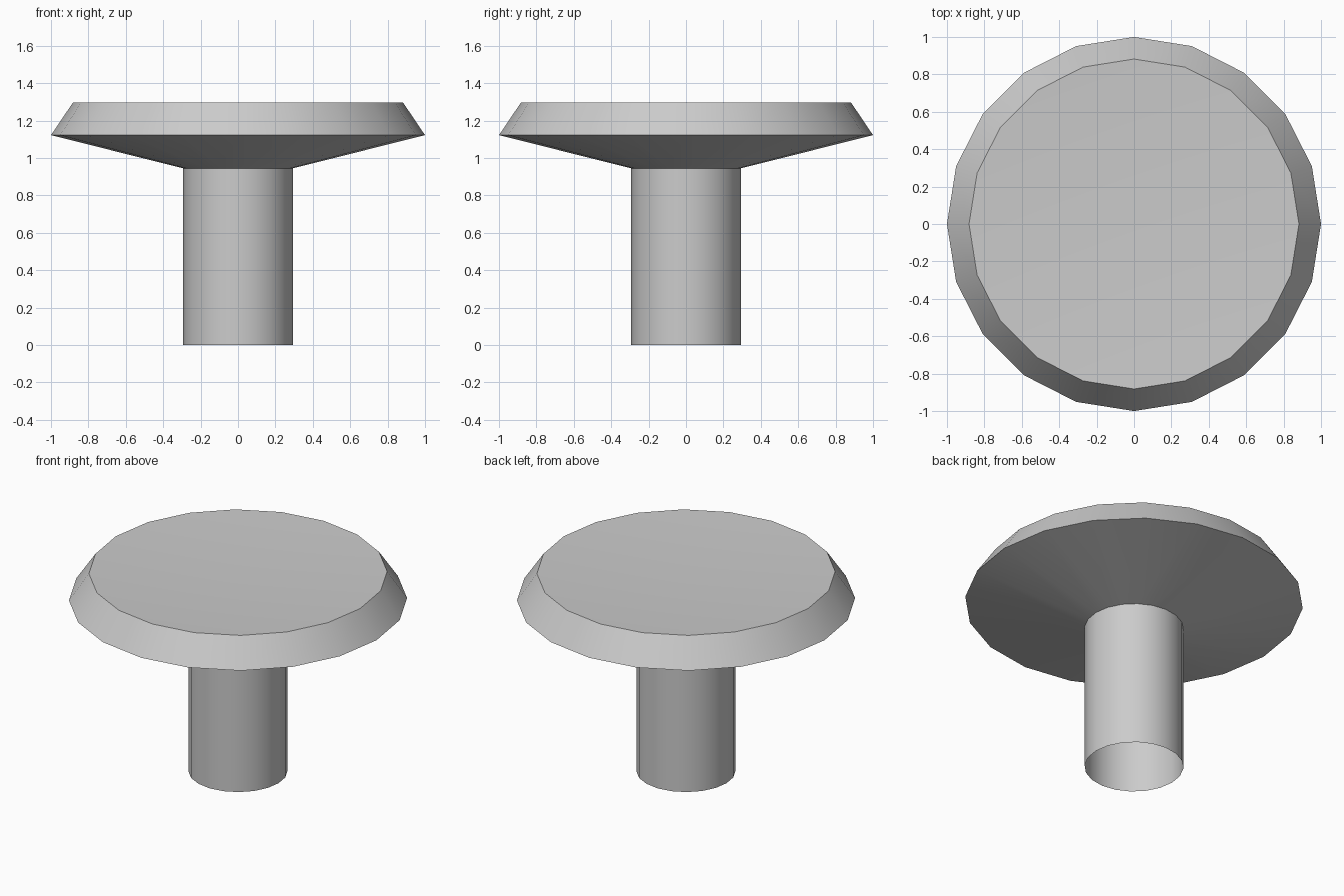
import bpy, bmesh, math

if "Cube" in bpy.data.objects:
    bpy.data.objects.remove(bpy.data.objects["Cube"])

SIDES = 20

grey = bpy.data.materials.new("plain grey")
grey.diffuse_color = (0.6, 0.6, 0.6, 1)
grey.use_nodes = True
grey.node_tree.nodes["Principled BSDF"].inputs["Base Color"].default_value = grey.diffuse_color


def lathe(name, profile):
    """Revolve (radius, z) points around z; radius 0 closes to a centre point."""
    bm = bmesh.new()
    rings = []
    for r, z in profile:
        n = SIDES if r > 0 else 1
        rings.append([bm.verts.new((r * math.cos(math.tau * i / SIDES),
                                    r * math.sin(math.tau * i / SIDES), z))
                      for i in range(n)])
    for low, high in zip(rings, rings[1:]):
        for i in range(SIDES):
            j = (i + 1) % SIDES
            if len(high) == 1:
                bm.faces.new((low[i], low[j], high[0]))
            else:
                bm.faces.new((low[i], low[j], high[j], high[i]))
    mesh = bpy.data.meshes.new(name)
    bm.to_mesh(mesh)
    bm.free()
    mesh.materials.append(grey)
    obj = bpy.data.objects.new(name, mesh)
    bpy.context.collection.objects.link(obj)
    # smooth round the axis, sharp at the rims
    bpy.ops.object.select_all(action='DESELECT')
    obj.select_set(True)
    bpy.context.view_layer.objects.active = obj
    bpy.ops.object.shade_smooth_by_angle(angle=math.radians(30))
    return obj


# hollow stem, open at the bottom
lathe("stem", [(0.293, 0), (0.293, 0.945)])

# flared head with a bevelled rim and a slightly dished top
lathe("head", [(0.293, 0.945), (1.0, 1.122), (0.882, 1.297), (0, 1.257)])
